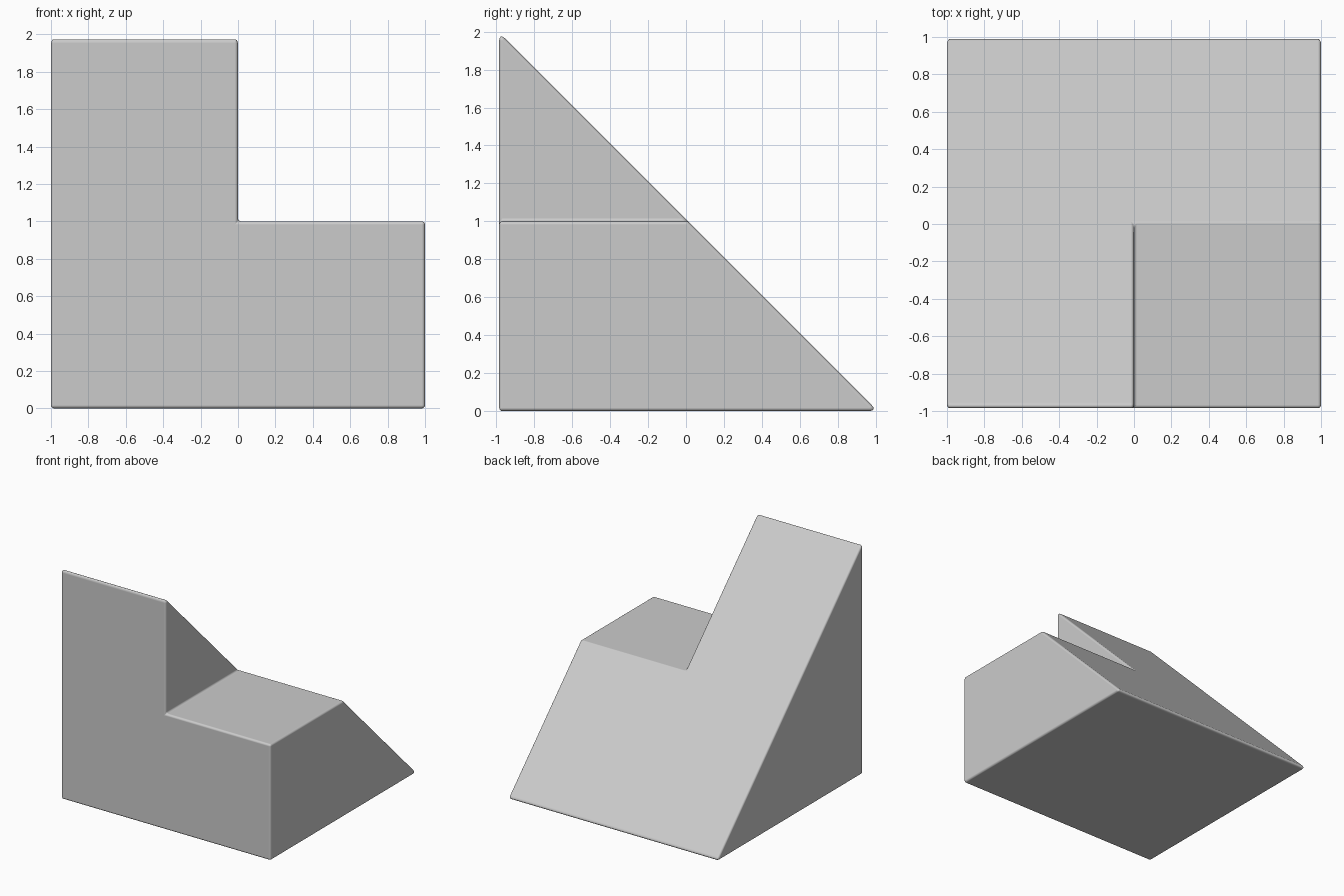
import bpy, bmesh, math

if "Cube" in bpy.data.objects:
    bpy.data.objects.remove(bpy.data.objects["Cube"])

RADIUS = 0.0177   # edge rounding
FRONT = -0.985

# Stepped front profile, extruded backwards
bm = bmesh.new()
outline = [(-1, 0), (1, 0), (1, 1), (0, 1), (0, 2.5), (-1, 2.5)]
face = bm.faces.new([bm.verts.new((x, FRONT, z)) for x, z in outline])
ext = bmesh.ops.extrude_face_region(bm, geom=[face])
verts = [g for g in ext["geom"] if isinstance(g, bmesh.types.BMVert)]
bmesh.ops.translate(bm, vec=(0, 3, 0), verts=verts)

# Slice along the 45 degree slope and cap it
cut = bmesh.ops.bisect_plane(
    bm, geom=bm.verts[:] + bm.edges[:] + bm.faces[:],
    plane_co=(0, 0, 1.01), plane_no=(0, 1, 1), clear_outer=True)
rim = [g for g in cut["geom_cut"] if isinstance(g, bmesh.types.BMEdge)]
bmesh.ops.contextual_create(bm, geom=rim)
bmesh.ops.recalc_face_normals(bm, faces=bm.faces[:])

# Bevel weights giving every edge the same rounding radius
layer = bm.edges.layers.float.new("bevel_weight_edge")
widest = math.tan(math.radians(67.5))
for e in bm.edges:
    e[layer] = math.tan(e.calc_face_angle(0) / 2) / widest

mesh = bpy.data.meshes.new("stepped_wedge")
bm.to_mesh(mesh)
bm.free()
wedge = bpy.data.objects.new("stepped_wedge", mesh)
bpy.context.collection.objects.link(wedge)
bpy.context.view_layer.objects.active = wedge
wedge.select_set(True)
for p in mesh.polygons:
    p.use_smooth = True

# Rounded edges with flat-looking main faces
bevel = wedge.modifiers.new("rounded_edges", 'BEVEL')
bevel.limit_method = 'WEIGHT'
bevel.width = RADIUS * widest
bevel.segments = 4
bevel.use_clamp_overlap = False
bevel.harden_normals = True
